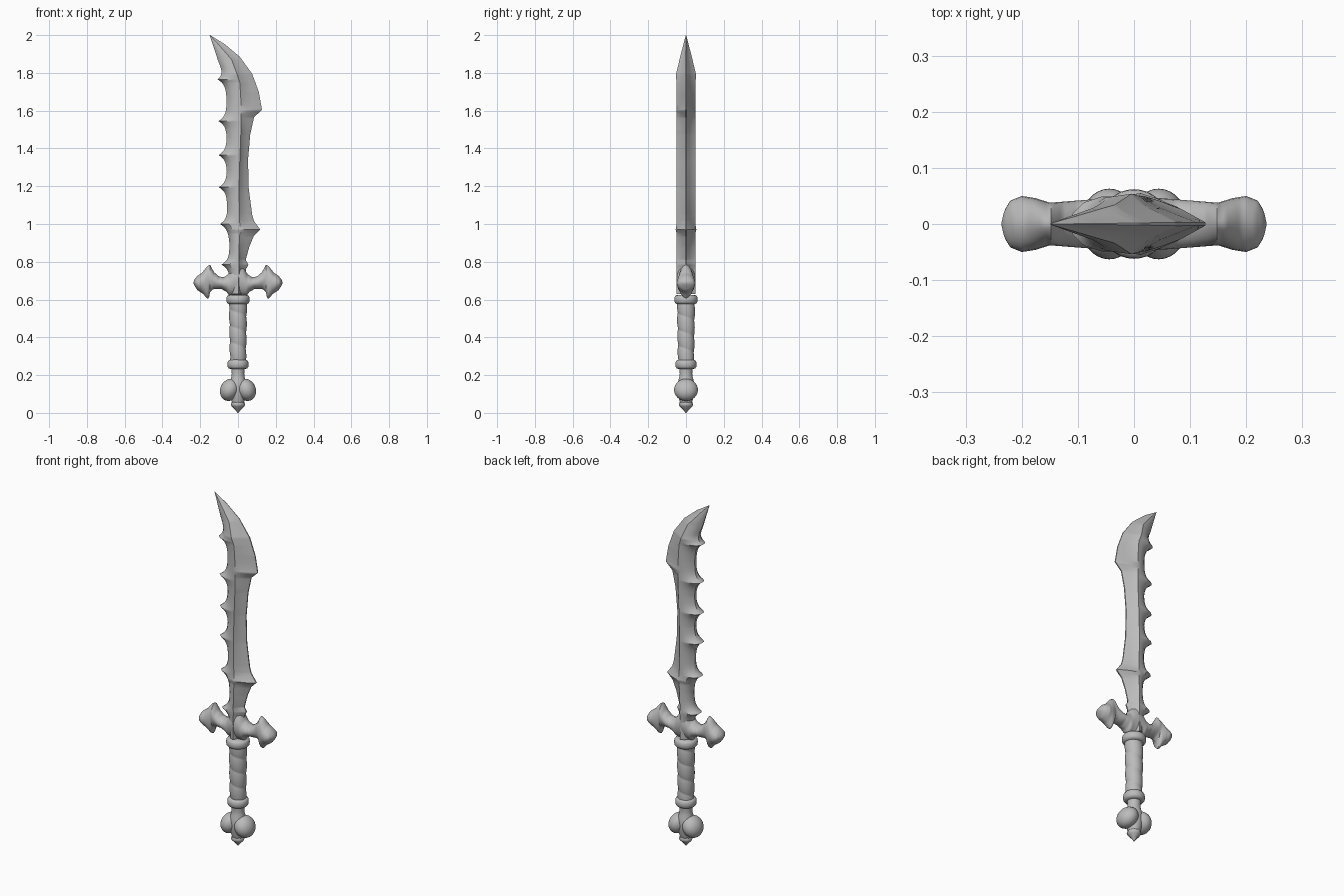
import bpy
import bmesh
import math

cube = bpy.data.objects.get("Cube")
if cube:
    bpy.data.objects.remove(cube, do_unlink=True)

GREY = (0.5, 0.5, 0.5, 1)
metal = bpy.data.materials.new("plain grey")
metal.use_nodes = True
metal.diffuse_color = GREY
for node in metal.node_tree.nodes:
    if node.type == 'BSDF_PRINCIPLED':
        node.inputs["Base Color"].default_value = GREY
        node.inputs["Roughness"].default_value = 0.6


def along(table, x):
    """Piecewise linear lookup in a list of (position, value) pairs."""
    if x <= table[0][0]:
        return table[0][1]
    for (a, va), (b, vb) in zip(table, table[1:]):
        if x <= b:
            return va + (vb - va) * (x - a) / (b - a)
    return table[-1][1]


def steps(start, end, count):
    return [start + (end - start) * i / count for i in range(count + 1)]


def finish(name, bm, angle):
    bmesh.ops.recalc_face_normals(bm, faces=bm.faces)
    mesh = bpy.data.meshes.new(name)
    bm.to_mesh(mesh)
    bm.free()
    mesh.materials.append(metal)
    obj = bpy.data.objects.new(name, mesh)
    bpy.context.collection.objects.link(obj)
    bpy.ops.object.select_all(action='DESELECT')
    bpy.context.view_layer.objects.active = obj
    obj.select_set(True)
    bpy.ops.object.shade_smooth_by_angle(angle=math.radians(angle))
    return obj


def loft(name, rings, angle=40):
    """Skin a row of closed rings and cap both ends."""
    bm = bmesh.new()
    rows = [[bm.verts.new(p) for p in ring] for ring in rings]
    n = len(rows[0])
    for low, high in zip(rows, rows[1:]):
        for i in range(n):
            j = (i + 1) % n
            bm.faces.new((low[i], low[j], high[j], high[i]))
    bm.faces.new(rows[0])
    bm.faces.new(rows[-1])
    return finish(name, bm, angle)


def circle(r, z, sides):
    turn = [math.tau * i / sides for i in range(sides)]
    return [(r * math.cos(a), r * math.sin(a), z) for a in turn]


def lathe(name, profile, sides=32, angle=50):
    return loft(name, [circle(r, z, sides) for z, r in profile], angle)


# Blade: toothed spine on the right, sweeping cutting edge on the left
SPINE = [(.63, -.04), (.9, -.045), (1.1, -.057), (1.66, -.06), (1.76, -.063),
         (1.81, -.08), (1.87, -.107), (2, -.15)]
EDGE = [(.63, .035), (.76, .042), (.785, .055), (.81, .041), (.88, .06),
        (.935, .083), (.97, .118), (1.015, .085), (1.05, .075), (1.185, .057),
        (1.34, .053), (1.475, .065), (1.565, .085), (1.605, .127), (1.7, .11),
        (1.795, .075), (1.885, .01), (1.952, -.07), (2, -.148)]
RIDGE = [(.63, 0), (1.2, 0), (1.5, .01), (1.75, 0), (1.87, -.04), (2, -.149)]
THICK = [(.63, .05), (.95, .05), (.97, .055), (1, .05), (1.75, .05),
         (1.79, .054), (1.9, .027), (2, .001)]
TEETH = [.785, 1, 1.195, 1.365, 1.545, 1.765]


def blade_ring(z):
    tooth = max(math.exp(-abs(z - t) / .025) for t in TEETH)
    barb = max(math.exp(-abs(z - t) / .03) for t in (.97, 1.6))
    left = along(SPINE, z) - .045 * tooth
    right, mid, t = along(EDGE, z), along(RIDGE, z), along(THICK, z)
    back, front = mid - left, right - mid
    half = [(left, t * (.15 + .2 * tooth)),
            (left + back * .2, t * (.5 + .25 * tooth)),
            (left + back * .5, t * (.82 + .13 * tooth)),
            (mid - back * .12, t * .95),
            (mid + front * .1, t),
            (mid + front * .35, t * (.62 + .2 * barb)),
            (mid + front * .65, t * (.36 + .2 * barb)),
            (right, t * .06)]
    return [(x, -y, z) for x, y in half] + [(x, y, z) for x, y in half[::-1]]


loft("blade", [blade_ring(z) for z in steps(.63, 2, 274)], 32)

# Crossguard: two mirrored arms with flared, pronged ends
TOP = [(0, .8), (.03, .77), (.05, .735), (.075, .718), (.1, .722), (.127, .745),
       (.148, .785), (.163, .776), (.19, .742), (.215, .725), (.23, .707), (.236, .692)]
BOTTOM = [(0, .615), (.045, .62), (.06, .64), (.085, .655), (.13, .655),
          (.148, .64), (.154, .607), (.163, .605), (.185, .63), (.215, .65),
          (.23, .673), (.236, .688)]
DEPTH = [(0, .05), (.06, .045), (.15, .038), (.175, .046), (.2, .05),
         (.22, .042), (.231, .025), (.236, .003)]


def guard_ring(x):
    side = abs(x)
    high, low, depth = along(TOP, side), along(BOTTOM, side), along(DEPTH, side)
    ring = []
    for i in range(24):
        c, s = math.cos(math.tau * i / 24), math.sin(math.tau * i / 24)
        y = depth * math.copysign(abs(c) ** 1.2, c)
        ring.append((x, y, (high + low) / 2 + s * (high - low) / 2))
    return ring


loft("crossguard", [guard_ring(x) for x in steps(-.236, .236, 118)], 50)


# Grip: tapered handle with a spiral wrap
def grip_ring(z):
    ring = []
    for i in range(40):
        a = math.tau * i / 40
        wrap = abs(math.sin(math.pi * z / .085 + a / 2))
        r = .038 + .016 * (z - .24) + .005 * wrap ** .6
        ring.append((r * math.cos(a), r * math.sin(a), z))
    return ring


loft("grip", [grip_ring(z) for z in steps(.24, .59, 70)], 50)


# Collars at both ends of the grip
def collar(name, z, r, height):
    shape = [(-.6, .68), (-.5, .88), (-.3, .98), (0, 1), (.3, .98), (.5, .88), (.6, .68)]
    lathe(name, [(z + h * height, r * w) for h, w in shape])


collar("upper_collar", .6, .062, .042)
collar("lower_collar", .257, .056, .042)

# Pommel: neck, two swollen lobes and a pointed end
lathe("pommel_neck", [(.05, .03), (.1, .045), (.15, .046), (.17, .041),
                      (.19, .035), (.21, .033), (.24, .036)])
lathe("pommel_point", [(0, .002), (.02, .018), (.036, .034), (.044, .038),
                       (.054, .034), (.075, .026)], 8)

for name, side in (("left_lobe", 1), ("right_lobe", -1)):
    bm = bmesh.new()
    bmesh.ops.create_uvsphere(bm, u_segments=32, v_segments=20, radius=1)
    for v in bm.verts:
        x, y, z = v.co
        v.co = (side * .044 + x * .052, y * .063, .122 + z * .058 + side * x * -.008)
    finish(name, bm, 60)
